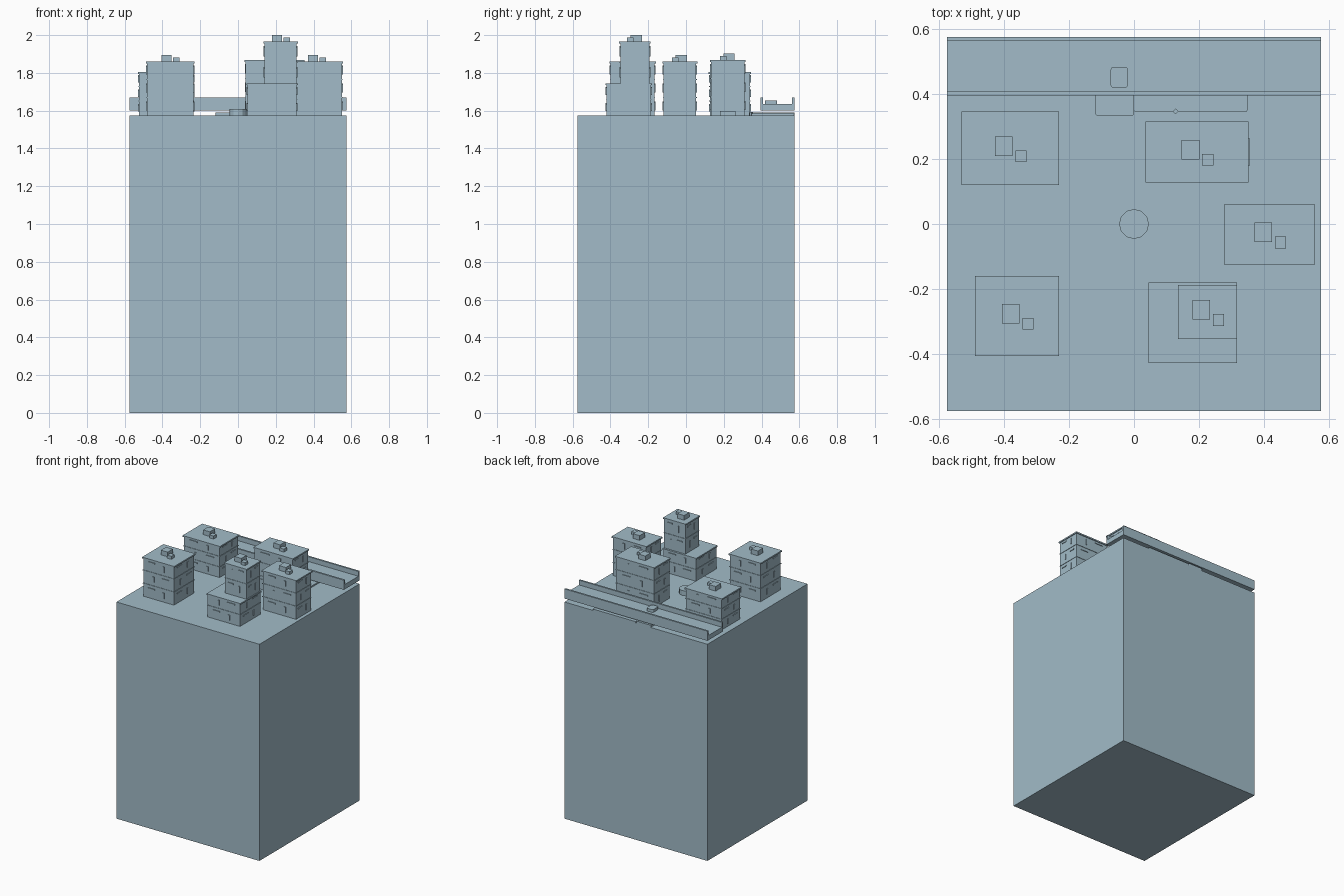
import bpy, bmesh, math

if "Cube" in bpy.data.objects:
    bpy.data.objects.remove(bpy.data.objects["Cube"])

mat = bpy.data.materials.new("blue_grey")
mat.diffuse_color = (0.36, 0.50, 0.58, 1)
mat.use_nodes = True
mat.node_tree.nodes["Principled BSDF"].inputs["Base Color"].default_value = mat.diffuse_color
G = 1.575  # ground level on top of the block


def finish(bm, name):
    me = bpy.data.meshes.new(name)
    bm.to_mesh(me)
    bm.free()
    me.materials.append(mat)
    ob = bpy.data.objects.new(name, me)
    bpy.context.collection.objects.link(ob)
    return ob


def add_box(bm, x0, x1, y0, y1, z0, z1):
    vs = bmesh.ops.create_cube(bm, size=1)["verts"]
    for v in vs:
        v.co = ((x0 + x1) / 2 + v.co.x * (x1 - x0),
                (y0 + y1) / 2 + v.co.y * (y1 - y0),
                (z0 + z1) / 2 + v.co.z * (z1 - z0))
    return vs


def box(name, *dims, round_corners=0):
    bm = bmesh.new()
    add_box(bm, *dims)
    if round_corners:
        edges = [e for e in bm.edges
                 if abs(e.verts[0].co.z - e.verts[1].co.z) > 1e-4]
        bmesh.ops.bevel(bm, geom=edges, offset=round_corners, segments=3,
                        profile=0.5, affect='EDGES')
    return finish(bm, name)


def cylinder(name, x, y, r, z0, z1, sides):
    bm = bmesh.new()
    bmesh.ops.create_cone(bm, cap_ends=True, segments=sides, radius1=r,
                          radius2=r, depth=z1 - z0)
    bmesh.ops.translate(bm, verts=bm.verts, vec=(x, y, (z0 + z1) / 2))
    return finish(bm, name)


def building(name, x0, x1, y0, y1, z0, z1, floors, vents=True):
    """Walls, floor bands, roof slab, facade plates and roof vents."""
    i = 0.006
    box(name + "_walls", x0 + i, x1 - i, y0 + i, y1 - i, z0, z1 - 0.01)
    box(name + "_roof", x0, x1, y0, y1, z1 - 0.01, z1)
    bands, trim = bmesh.new(), bmesh.new()
    h = (z1 - z0) / floors
    for f in range(floors):
        z = z0 + f * h
        if f:
            add_box(bands, x0 + 0.003, x1 - 0.003, y0 + 0.003, y1 - 0.003,
                    z - 0.002, z + 0.002)
        # one sill and one upright panel on each side of each floor
        for side in (0, 1):
            for along, length, za, zb in ((0.28, 0.22, 0.70, 0.78),
                                          (0.66, 0.05, 0.28, 0.72)):
                if f % 2:
                    along = 1 - along
                a, b = along - length / 2, along + length / 2
                xa, xb = x0 + a * (x1 - x0), x0 + b * (x1 - x0)
                ya, yb = y0 + a * (y1 - y0), y0 + b * (y1 - y0)
                xw = x1 - i if side else x0 + i
                yw = y1 - i if side else y0 + i
                add_box(trim, xa, xb, yw - 0.005, yw + 0.005,
                        z + za * h, z + zb * h)
                add_box(trim, xw - 0.005, xw + 0.005, ya, yb,
                        z + za * h, z + zb * h)
    finish(bands, name + "_floor_bands")
    finish(trim, name + "_wall_trim")
    if vents:
        cx, cy = (x0 + x1) / 2, (y0 + y1) / 2
        box(name + "_large_vent", cx - 0.047, cx + 0.007, cy - 0.023,
            cy + 0.037, z1, z1 + 0.034)
        box(name + "_small_vent", cx + 0.016, cx + 0.05, cy - 0.042,
            cy - 0.006, z1, z1 + 0.022)


# Ground block
box("ground_block", -0.575, 0.575, -0.575, 0.575, 0, G)

# Buildings
building("back_left_building", -0.53, -0.23, 0.12, 0.345, G, 1.805, 3)
building("back_right_building", 0.035, 0.352, 0.127, 0.315, G, 1.868, 3)
building("right_building", 0.277, 0.556, -0.125, 0.06, G, 1.86, 3)
building("front_left_building", -0.488, -0.23, -0.405, -0.16, G, 1.86, 3)
building("podium", 0.045, 0.317, -0.427, -0.18, G, 1.745, 2, vents=False)
building("tower", 0.135, 0.317, -0.354, -0.188, 1.745, 1.966, 2)
box("side_door", 0.34, 0.357, 0.18, 0.262, G, 1.598)

# Elevated road: deck, parapets and a car
box("road_deck", -0.575, 0.575, 0.395, 0.575, 1.6, 1.635)
for name, y in (("front_parapet", 0.395), ("back_parapet", 0.562)):
    box(name, -0.575, 0.575, y, y + 0.013, 1.635, 1.67)
box("car", -0.072, -0.018, 0.418, 0.483, 1.635, 1.655, round_corners=0.01)

# Low paving under the road
box("wide_paving", 0, 0.348, 0.345, 0.575, G, 1.585, round_corners=0.004)
box("narrow_paving", -0.118, 0, 0.333, 0.575, G, 1.591, round_corners=0.006)
cylinder("bollard", 0.128, 0.346, 0.009, G, 1.592, 4)

# Round basin in the middle
cylinder("basin", 0, 0, 0.046, G, 1.61, 12)
